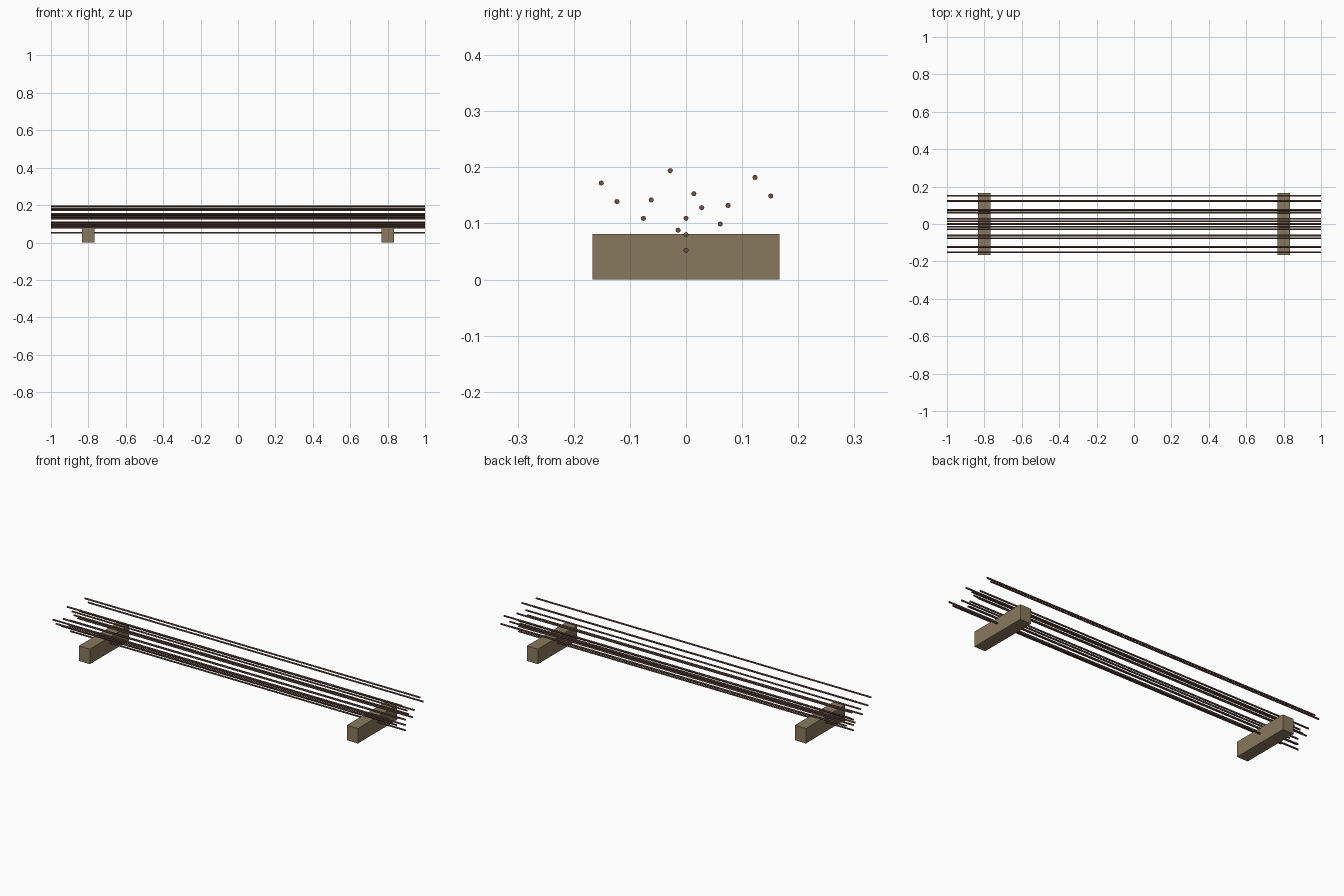
import bpy, math

if "Cube" in bpy.data.objects:
    bpy.data.objects.remove(bpy.data.objects["Cube"])


def material(name, color):
    m = bpy.data.materials.new(name)
    m.diffuse_color = (*color, 1)
    m.use_nodes = True
    m.node_tree.nodes["Principled BSDF"].inputs["Base Color"].default_value = m.diffuse_color
    return m


wood = material("weathered_wood", (0.25, 0.19, 0.11))
rust = material("rusty_steel", (0.16, 0.08, 0.06))

# Two timber bearers lying across the stack
for x, side in ((-0.8, "left"), (0.8, "right")):
    bpy.ops.mesh.primitive_cube_add(size=1, location=(x, 0, 0.0405))
    block = bpy.context.object
    block.name = f"{side}_bearer"
    block.scale = (0.066, 0.334, 0.081)
    bpy.ops.object.transform_apply(location=False, rotation=False, scale=True)
    block.data.materials.append(wood)

# Loose bundle of full-length rods: (y, z) of each centre line
rods = [
    (-0.151, 0.172), (-0.123, 0.139), (-0.076, 0.109), (-0.062, 0.142),
    (-0.028, 0.194), (-0.014, 0.088), (0, 0.052), (0, 0.080), (0, 0.109),
    (0.014, 0.153), (0.028, 0.128), (0.061, 0.099), (0.075, 0.132),
    (0.123, 0.182), (0.151, 0.149),
]
for i, (y, z) in enumerate(rods, 1):
    bpy.ops.mesh.primitive_cylinder_add(vertices=8, radius=0.0046, depth=2,
                                        location=(0, y, z),
                                        rotation=(0, math.pi / 2, 0))
    rod = bpy.context.object
    rod.name = f"rod_{i:02d}"
    rod.data.materials.append(rust)
